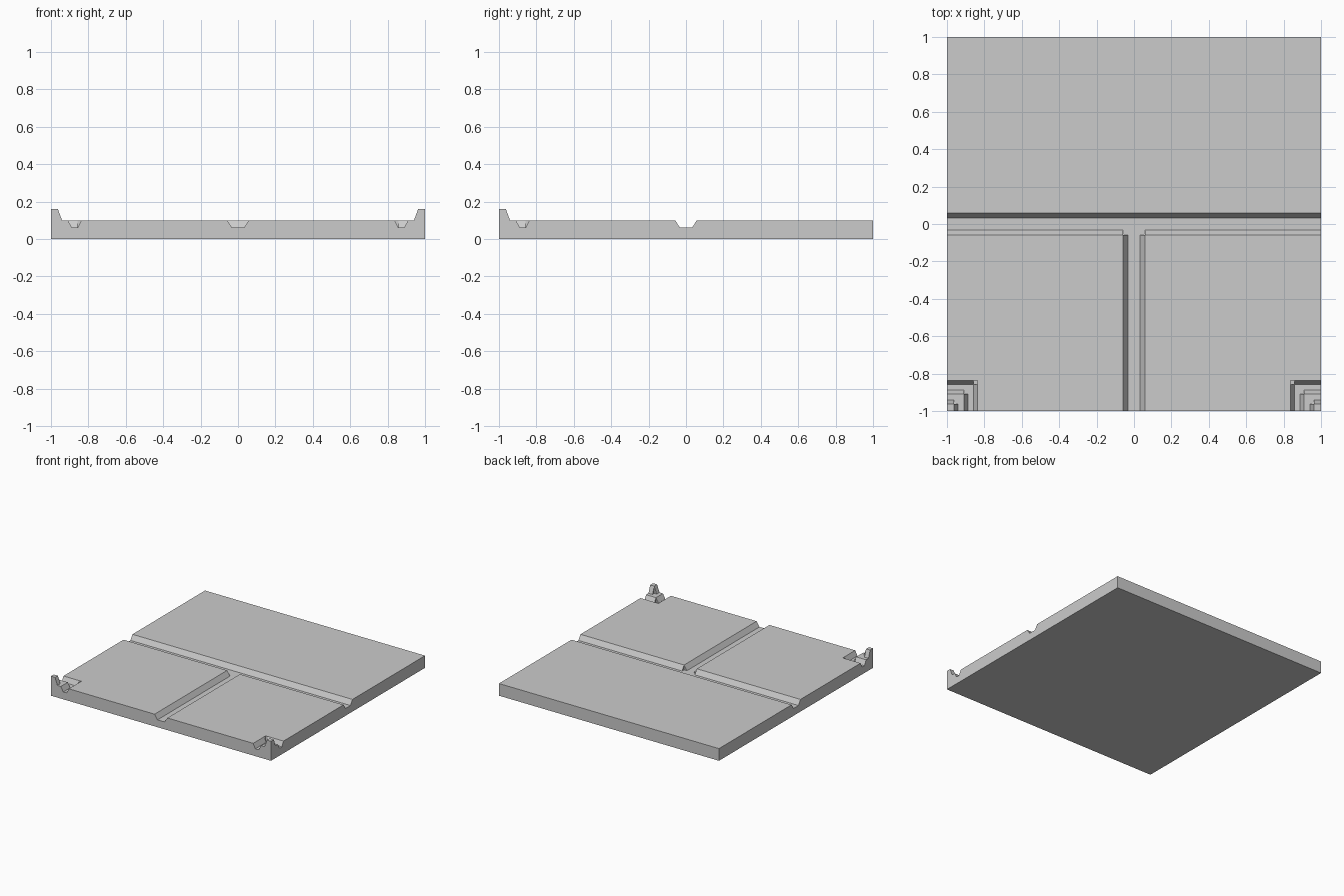
import bpy, bmesh

if "Cube" in bpy.data.objects:
    bpy.data.objects.remove(bpy.data.objects["Cube"])

FLOOR, TOP, POST = 0.06, 0.10, 0.16


def solid(bm, lower, upper):
    """Closed solid from two matching outlines of 3D points."""
    a = [bm.verts.new(p) for p in lower]
    b = [bm.verts.new(p) for p in upper]
    bm.faces.new(a[::-1])
    bm.faces.new(b)
    n = len(a)
    for i in range(n):
        j = (i + 1) % n
        bm.faces.new((a[i], a[j], b[j], b[i]))


def slab(bm, outline, z0, z1):
    solid(bm, [(x, y, z0) for x, y in outline], [(x, y, z1) for x, y in outline])


def wedge(bm, p, q, off, z0, z1):
    """Sloped strip whose high edge runs p-q and which falls away along off."""
    ends = [[(x, y, z0), (x + off[0], y + off[1], z0), (x, y, z1)] for x, y in (p, q)]
    solid(bm, *ends)


def finish(bm, name, side=1):
    for v in bm.verts:
        v.co.x *= side
    bmesh.ops.recalc_face_normals(bm, faces=bm.faces)
    me = bpy.data.meshes.new(name)
    bm.to_mesh(me)
    bm.free()
    bpy.context.collection.objects.link(bpy.data.objects.new(name, me))


def rect(x0, y0, x1, y1):
    return [(x0, y0), (x1, y0), (x1, y1), (x0, y1)]


# base slab forming the groove floors
bm = bmesh.new()
slab(bm, rect(-1, -1, 1, 1), 0, FLOOR)
finish(bm, "base_slab")

# back panel with sloped front edge
bm = bmesh.new()
slab(bm, rect(-1, 0.058, 1, 1), FLOOR, TOP)
wedge(bm, (-1, 0.058), (1, 0.058), (0, -0.026), FLOOR, TOP)
finish(bm, "back_panel")

for side, tag in ((1, "right"), (-1, "left")):
    # front panel: cut-out corner, sloped strips along every groove edge
    bm = bmesh.new()
    g, lo, c, d = 0.058, 0.026, 0.838, 0.02
    slab(bm, [(g, -1), (c, -1), (c, c * -1), (1, -c), (1, -g), (g, -g)], FLOOR, TOP)
    wedge(bm, (g, -g), (1, -g), (0, lo), FLOOR, TOP)
    wedge(bm, (g, -1), (g, -g), (-lo, 0), FLOOR, TOP)
    wedge(bm, (c + d, -c), (1, -c), (0, -d), FLOOR, TOP)
    wedge(bm, (c, -1), (c, -c - d), (d, 0), FLOOR, TOP)
    finish(bm, "front_panel_" + tag, side)

    # corner step and raised corner post
    for name, size, run, z0, z1 in (("corner_step_", 0.09, 0.022, FLOOR, TOP),
                                    ("corner_post_", 0.037, 0.022, TOP, POST)):
        e = 1 - size
        bm = bmesh.new()
        slab(bm, rect(e, -1, 1, -e), z0, z1)
        wedge(bm, (e, -e), (1, -e), (0, run), z0, z1)
        wedge(bm, (e, -1), (e, -e), (-run, 0), z0, z1)
        finish(bm, name + tag, side)
